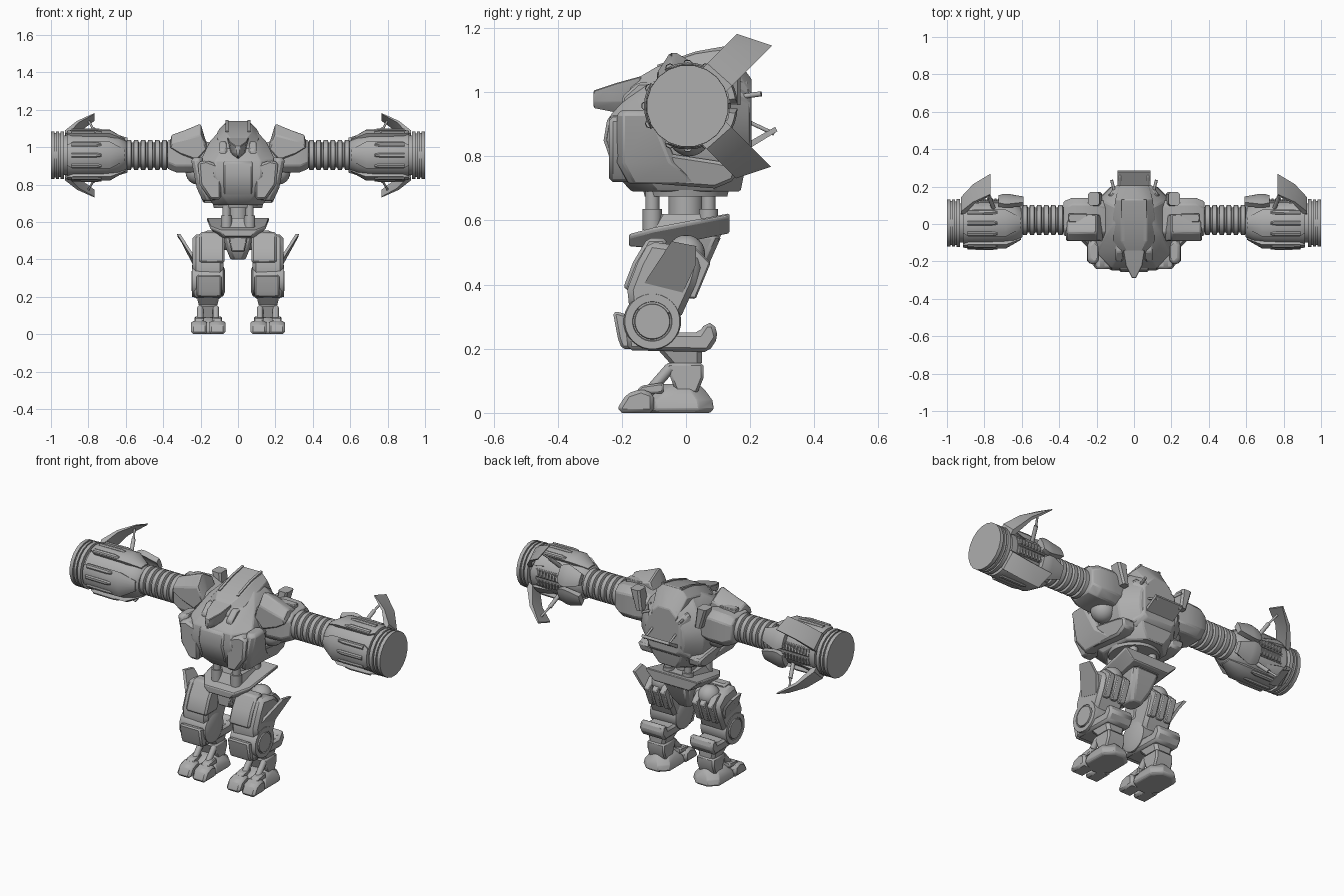
import bpy, bmesh, math
from mathutils import Vector, Matrix

grey = bpy.data.materials.new("armour grey")
grey.diffuse_color = (0.42, 0.42, 0.42, 1)
ARM_Y, ARM_Z = 0.005, 0.957


def finish(name, bm, mirror=False, bevel=0.0, matrix=None):
    if matrix:
        bm.transform(matrix)
    bmesh.ops.recalc_face_normals(bm, faces=bm.faces)
    me = bpy.data.meshes.new(name)
    bm.to_mesh(me)
    bm.free()
    me.materials.append(grey)
    ob = bpy.data.objects.new(name, me)
    bpy.context.collection.objects.link(ob)
    bpy.ops.object.select_all(action='DESELECT')
    ob.select_set(True)
    bpy.context.view_layer.objects.active = ob
    bpy.ops.object.shade_smooth_by_angle(angle=math.radians(32))
    if bevel:
        m = ob.modifiers.new("Bevel", 'BEVEL')
        m.width, m.segments, m.limit_method = bevel, 1, 'ANGLE'
    if mirror:
        ob.modifiers.new("Mirror", 'MIRROR').use_mirror_merge = False
    return ob


def place(axis, t, u, v):
    return {'x': (t, u, v), 'y': (u, t, v), 'z': (u, v, t)}[axis]


def rings(name, loops, **kw):
    """Skin a list of equal point loops and cap both ends."""
    bm = bmesh.new()
    vs = [[bm.verts.new(p) for p in lp] for lp in loops]
    n = len(vs[0])
    for a, b in zip(vs, vs[1:]):
        for i in range(n):
            bm.faces.new((a[i], a[(i + 1) % n], b[(i + 1) % n], b[i]))
    bm.faces.new(vs[0])
    bm.faces.new(vs[-1])
    return finish(name, bm, **kw)


def prism(name, axis, pts, t0, t1, **kw):
    return rings(name, [[place(axis, t, *p) for p in pts] for t in (t0, t1)], **kw)


def hull(name, axis, secs, c=0.02, **kw):
    """Loft of chamfered rectangles: (t, u0, u1, v0, v1)."""
    loops = []
    for t, a, b, d, e in secs:
        k = min(c, (b - a) * 0.4, (e - d) * 0.4)
        pts = [(a + k, d), (b - k, d), (b, d + k), (b, e - k),
               (b - k, e), (a + k, e), (a, e - k), (a, d + k)]
        loops.append([place(axis, t, *p) for p in pts])
    return rings(name, loops, **kw)


def lathe(name, axis, prof, cu, cv, n=24, **kw):
    loops = [[place(axis, t, cu + r * math.cos(2 * math.pi * (i + .5) / n),
                    cv + r * math.sin(2 * math.pi * (i + .5) / n)) for i in range(n)]
             for t, r in prof]
    return rings(name, loops, **kw)


def rod(name, a, b, r, **kw):
    a, b = Vector(a), Vector(b)
    bm = bmesh.new()
    bmesh.ops.create_cone(bm, cap_ends=True, segments=12, radius1=r, radius2=r,
                          depth=(b - a).length)
    rot = (b - a).to_track_quat('Z', 'Y').to_matrix().to_4x4()
    return finish(name, bm, matrix=Matrix.Translation((a + b) / 2) @ rot, **kw)


def ball(name, c, r, **kw):
    bm = bmesh.new()
    bmesh.ops.create_uvsphere(bm, u_segments=20, v_segments=12, radius=r)
    return finish(name, bm, matrix=Matrix.Translation(c), **kw)


def around_arm(deg):
    """Local z becomes the outward direction; 0 is up, 90 is back."""
    return (Matrix.Translation((0, ARM_Y, ARM_Z))
            @ Matrix.Rotation(-math.radians(deg), 4, 'X'))


# ---- torso ----
hull("torso_core", 'z', [(.69, -.13, .13, -.17, .17), (.74, -.165, .165, -.215, .18),
     (.85, -.205, .205, -.248, .20), (.93, -.20, .20, -.235, .20),
     (1.03, -.15, .15, -.14, .195), (1.085, -.10, .10, -.07, .17)], c=.08, bevel=.006)
prism("chest_plate", 'x', [(-.17, .70), (-.225, .755), (-.257, .85), (-.245, .92),
      (-.17, .965), (-.1, .8)], -.078, .078, bevel=.008)
prism("chest_side_plate", 'y', [(.09, .72), (.15, .72), (.205, .80), (.215, .92),
      (.17, .93), (.09, .90)], -.24, -.12, mirror=True, bevel=.012)
# Flank frame leaning outward, with a front pod
frame = [(-.15, .93), (-.165, .72), (.09, .70), (.15, .725), (.16, .77),
         (.10, .785), (-.065, .81), (-.075, .93)]
rings("flank_frame", [[(x + (z - .7) * .25, y, z) for y, z in frame] for x in (.11, .187)],
      mirror=True, bevel=.01)
hull("flank_pod", 'z', [(.715, .13, .19, -.18, .05), (.78, .16, .22, -.215, -.03),
     (.93, .19, .25, -.215, -.09), (.945, .19, .235, -.20, -.10)], mirror=True, bevel=.005)
hull("back_pack", 'y', [(.15, -.14, .14, .74, 1.03), (.205, -.10, .10, .79, .99)], bevel=.006)
prism("back_hatch", 'x', [(.19, .82), (.285, .878), (.278, .892), (.19, .842)], -.088, .088)
rod("hatch_strut", (.075, .19, .91), (.075, .275, .87), .006, mirror=True)
rod("back_peg", (.10, .16, .985), (.12, .235, .995), .008, mirror=True)
lathe("underside_ring", 'z', [(.675, .10), (.675, .13), (.695, .135)], 0, 0)

# ---- head hood, visor and nose ----
hull("hood", 'y', [(-.175, -.07, .07, .93, 1.03), (-.09, -.11, .11, .96, 1.08),
     (.03, -.112, .112, .96, 1.12), (.13, -.10, .10, .96, 1.14),
     (.205, -.08, .08, .93, 1.04)], c=.042, bevel=.004)
prism("hood_ridge", 'x', [(-.085, 1.07), (.03, 1.11), (.13, 1.13), (.13, 1.145),
      (.03, 1.127), (-.09, 1.085)], .052, .066, mirror=True)
rings("nose", [[(-.058, -.14, 1.05), (.058, -.14, 1.05), (.045, -.15, .97), (0, -.16, .91),
                (-.045, -.15, .97)],
       [(-.045, -.22, 1.028), (.045, -.22, 1.028), (.035, -.22, .97), (0, -.22, .935),
        (-.035, -.22, .97)],
       [(-.012, -.288, 1.005), (.012, -.288, 1.005), (.01, -.288, .97), (0, -.288, .948),
        (-.01, -.288, .97)]], bevel=.003)
prism("cheek", 'x', [(-.2, .93), (-.2, .985), (-.15, 1.03), (-.05, 1.03), (-.05, .93)],
      .06, .10, mirror=True, bevel=.008)

# ---- shoulders ----
hull("shoulder_block", 'x', [(.14, -.08, .12, .87, 1.02), (.24, -.085, .14, .865, 1.055),
     (.33, -.075, .14, .865, 1.05), (.378, -.06, .12, .885, 1.035)], c=.035,
     mirror=True, bevel=.006)
prism("shoulder_panel", 'z', [(.25, .01), (.35, .01), (.35, .055), (.25, .055)],
      1.04, 1.065, mirror=True, bevel=.004)
ball("shoulder_ball", (.215, .01, .865), .065, mirror=True)
pad = [(.20, 1.125), (.285, 1.09), (.355, 1.065), (.365, 1.02), (.31, .97), (.22, .92),
       (.165, 1.01)]
rings("shoulder_pad", [[(x, y, .95 + (z - .95) * k) for x, z in pad]
      for y, k in ((-.09, .65), (-.05, 1), (-.03, 1), (.05, .72))], mirror=True, bevel=.006)
hull("rear_flap", 'z', [(.96, .17, .21, .09, .17), (1.075, .185, .245, .10, .17)], c=.01,
     mirror=True)

# ---- ribbed upper arm ----
prof = [(.36, .068)]
for i in range(6):
    x = .378 + i * .038
    prof += [(x, .068), (x + .004, .081), (x + .026, .081), (x + .030, .068)]
lathe("ribbed_arm", 'x', prof + [(.63, .068)], .022, .958, mirror=True)

# ---- forearm drum ----
lathe("forearm_drum", 'x', [(.595, .072), (.605, .084), (.64, .102), (.70, .118), (.915, .122),
      (.915, .106), (.93, .106), (.93, .129), (.95, .129), (.95, .118), (.958, .118),
      (.958, .128), (.972, .128), (.972, .12), (.98, .12), (.98, .128), (1.0, .128)],
      ARM_Y, ARM_Z, n=20, mirror=True)


def arc_panel(name, a, x0, x1, r0, r1, half=32):
    """Curved armour shell with a narrowed inner end."""
    loops = []
    for x, r, k in ((x0, r0, .6), (x0 + .08, r1, 1), (x1 - .03, r1, 1), (x1, r1 - .006, .75)):
        an = [math.radians(half * k * j / 3) for j in range(-3, 4)]
        loops.append([(x, r * math.sin(t), r * math.cos(t)) for t in an] +
                     [(x, (r - .03) * math.sin(t), (r - .03) * math.cos(t)) for t in an[::-1]])
    rings(name, loops, mirror=True, matrix=around_arm(a))


for a in (0, 180, 270):
    arc_panel("forearm_armour", a, .605, .915, .09, .136)
for a in (64, 116):
    arc_panel("rear_armour", a, .59, .725, .145, .156, 23)
for a in (42, 138):
    arc_panel("hinge_armour", a, .80, .92, .118, .135, 20)
for a in (-25, 0, 25, 155, 180, 205, 245, 270, 295):
    hull("forearm_ridge", 'x', [(.73, -.008, .008, .125, .14), (.76, -.012, .012, .125, .144),
         (.89, -.012, .012, .125, .142)], c=.006, mirror=True, matrix=around_arm(a))
# Vent windows between the two fins
for a in (78, 102):
    hull("vent_frame", 'x', [(.70, -.023, .023, .10, .124), (.88, -.023, .023, .10, .124)],
         c=.004, mirror=True, matrix=around_arm(a))
    for i in range(8):
        x = .715 + i * .02
        hull("vent_slat", 'x', [(x, -.019, .019, .115, .132), (x + .011, -.019, .019, .115, .132)],
             c=.003, mirror=True, matrix=around_arm(a))
# Folding fins with raked tips, held open by struts
fin = [(.925, .115), (.925, .14), (.86, .225), (.768, .293), (.768, .286),
       (.85, .212), (.90, .125)]
for a, s in ((45, 1), (135, -1)):
    rings("arm_fin", [[(x, t, .12 + (r - .12) * (1 + s * t * 2.9)) for x, r in fin]
          for t in (-.05, .053)], mirror=True, matrix=around_arm(a))
    m = around_arm(a)
    for p, q, r in (((.80, 0, .262), (.775, 0, .2), .006), ((.775, 0, .2), (.75, 0, .11), .011)):
        rod("fin_strut", m @ Vector(p), m @ Vector(q), r, mirror=True)

# ---- waist and pelvis ----
lathe("waist_column", 'z', [(.56, .07), (.62, .07), (.62, .055), (.70, .055)], 0, 0)
for y in (-.105, .07):
    lathe("waist_piston", 'z', [(.57, .030), (.635, .030), (.635, .022), (.70, .022)],
          .062, y, n=14, mirror=True)
rings("pelvis_plate", [[(-b, y, z0), (b, y, z0), (t, y, z1 - .012), (t, y, z1), (-t, y, z1),
                        (-t, y, z1 - .012)] for y, b, t, z0, z1 in
      ((-.178, .07, .095, .52, .557), (-.10, .10, .15, .513, .578), (.135, .115, .167, .56, .622))],
      bevel=.004)
hull("pelvis_top", 'z', [(.55, -.10, .10, -.14, .11), (.62, -.075, .075, -.10, .10)], c=.03)
hull("pelvis_block", 'z', [(.40, -.04, .04, -.06, .03), (.46, -.065, .065, -.105, .07),
     (.55, -.085, .085, -.12, .11)], c=.02, bevel=.006)
prism("crotch_plate", 'y', [(-.05, .52), (.05, .52), (.035, .44), (-.035, .44)],
      -.135, -.08, bevel=.006)
lathe("hip_axle", 'x', [(0, .04), (.12, .04)], -.01, .49, n=16, mirror=True)
ball("hip_ball", (.15, 0, .495), .06, mirror=True)

# ---- legs ----
prism("thigh", 'x', [(-.15, .47), (-.115, .535), (-.01, .52), (.05, .47), (.03, .40),
      (-.02, .29), (-.175, .31), (-.183, .385)], .078, .242, mirror=True, bevel=.018)
prism("thigh_front_armour", 'x', [(-.165, .47), (-.12, .545), (-.06, .545), (-.08, .38),
      (-.19, .38), (-.192, .40)], .072, .205, mirror=True, bevel=.01)
for x in (.085, .135, .185):
    prism("thigh_rear_rib", 'x', [(-.01, .52), (.03, .515), (.077, .468), (.03, .355),
          (-.01, .36)], x, x + .036, mirror=True, bevel=.005)
rings("thigh_flap", [[(x, y, z) for x, y, z in ((.225 + w, -.13, .405), (.225 + w, -.01, .375),
      (.26 + w, .03, .46), (.305 + w, .032, .52), (.308 + w, -.045, .535))]
      for w in (0, .018)], mirror=True)
lathe("knee_disc", 'x', [(.07, .06), (.08, .085), (.225, .09), (.245, .086), (.245, .062),
      (.238, .060), (.238, .056), (.248, .054)], -.105, .285, n=28, mirror=True)
prism("knee_guard", 'x', [(-.228, .315), (-.212, .315), (-.165, .30), (-.15, .2),
      (-.2, .2), (-.212, .23)], .088, .222, mirror=True, bevel=.008)
prism("shin", 'x', [(-.19, .28), (-.02, .25), (.04, .25), (.06, .28), (.088, .28),
      (.10, .235), (.07, .19), (-.18, .195)], .085, .235, mirror=True, bevel=.012)
hull("ankle_collar", 'z', [(.155, .11, .21, -.05, .05), (.20, .10, .22, -.09, .05)],
     c=.015, mirror=True)
prism("ankle", 'x', [(-.065, .155), (.055, .155), (.055, .11), (.035, .06), (-.03, .06)],
      .105, .215, mirror=True, bevel=.008)
for x in (.118, .202):
    rod("toe_piston", (x, -.05, .14), (x, -.12, .06), .017, mirror=True)

# ---- feet ----
hull("foot", 'z', [(0, .085, .235, -.13, .075), (.012, .075, .245, -.14, .087),
     (.04, .08, .24, -.135, .082), (.07, .10, .22, -.11, .06), (.09, .12, .20, -.07, .04)],
     c=.045, mirror=True, bevel=.004)
for x in (.068, .165):
    prism("toe", 'x', [(-.212, 0), (-.21, .02), (-.185, .06), (-.14, .075), (-.10, .06),
          (-.10, 0)], x, x + .085, mirror=True, bevel=.012)
    prism("toe_cap", 'x', [(-.16, .06), (-.14, .085), (-.07, .095), (-.07, .06)],
          x + .018, x + .067, mirror=True, bevel=.006)
